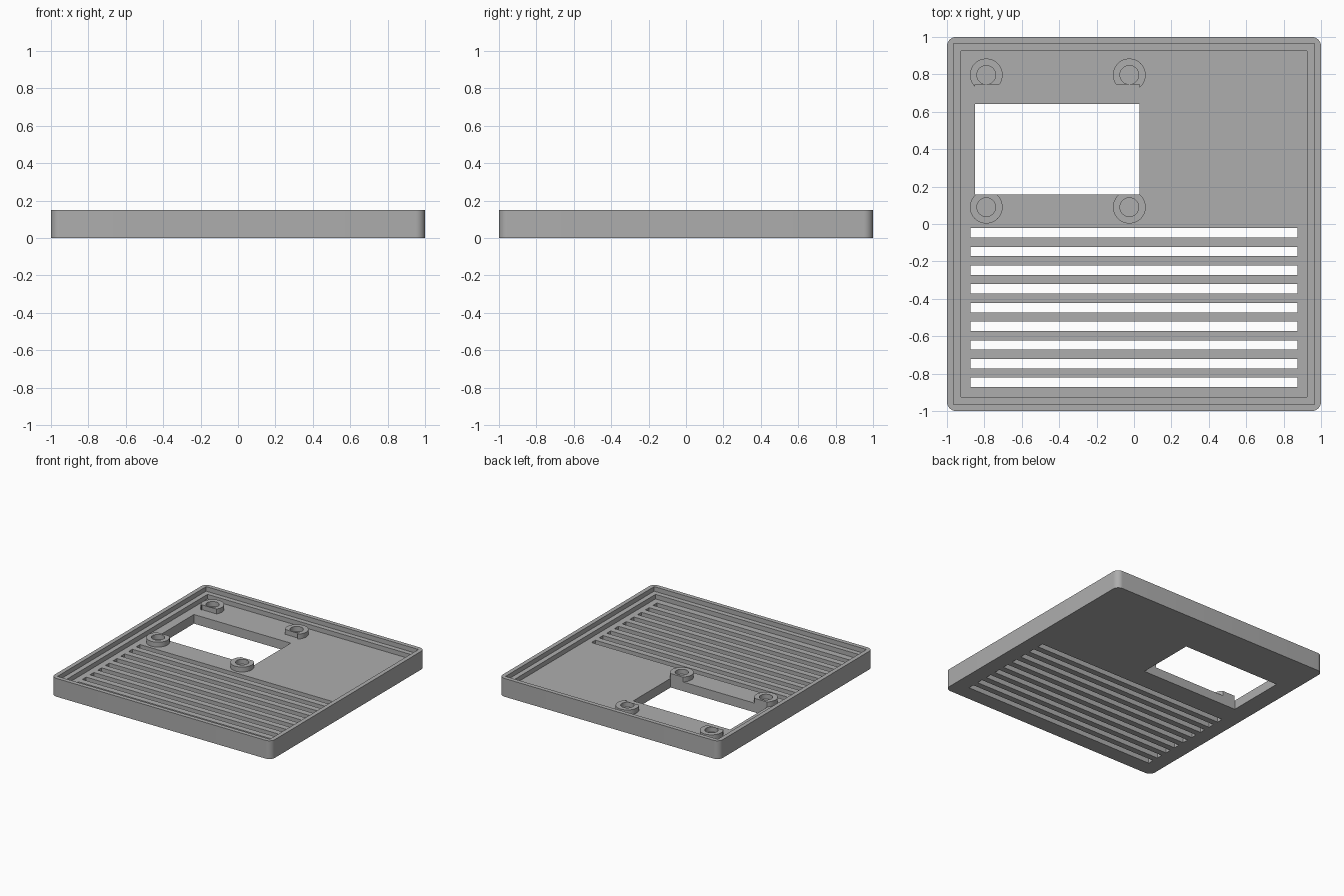
import bpy, bmesh, math

cube = bpy.data.objects.get("Cube")
if cube:
    bpy.data.objects.remove(cube, do_unlink=True)

# Main heights
FLOOR, LEDGE, BOSS, RIM = 0.075, 0.1125, 0.115, 0.15

grey = bpy.data.materials.new("grey_plastic")
grey.use_nodes = True
colour = (0.42, 0.42, 0.42, 1)
grey.diffuse_color = colour
grey.node_tree.nodes["Principled BSDF"].inputs["Base Color"].default_value = colour


def finish(name, bm):
    mesh = bpy.data.meshes.new(name)
    bmesh.ops.recalc_face_normals(bm, faces=bm.faces)
    bm.to_mesh(mesh)
    bm.free()
    mesh.materials.append(grey)
    obj = bpy.data.objects.new(name, mesh)
    bpy.context.collection.objects.link(obj)
    return obj


def box(name, x0, x1, y0, y1, z0, z1):
    bm = bmesh.new()
    bmesh.ops.create_cube(bm, size=1)
    for v in bm.verts:
        v.co.x = x1 if v.co.x > 0 else x0
        v.co.y = y1 if v.co.y > 0 else y0
        v.co.z = z1 if v.co.z > 0 else z0
    return finish(name, bm)


def cylinder(name, x, y, radius, z0, z1):
    bm = bmesh.new()
    bmesh.ops.create_cone(bm, cap_ends=True, segments=48, radius1=radius,
                          radius2=radius, depth=z1 - z0)
    bmesh.ops.translate(bm, verts=bm.verts, vec=(x, y, (z0 + z1) / 2))
    return finish(name, bm)


def apply_modifiers(obj):
    bpy.ops.object.select_all(action='DESELECT')
    bpy.context.view_layer.objects.active = obj
    obj.select_set(True)
    for mod in list(obj.modifiers):
        bpy.ops.object.modifier_apply(modifier=mod.name)


def cut(obj, cutter):
    mod = obj.modifiers.new("cut", 'BOOLEAN')
    mod.operation = 'DIFFERENCE'
    mod.solver = 'EXACT'
    mod.object = cutter
    apply_modifiers(obj)
    bpy.data.objects.remove(cutter, do_unlink=True)


# Tray with rounded upright corners
tray = box("tray", -1, 1, -1, 1, 0, RIM)
bm = bmesh.new()
bm.from_mesh(tray.data)
upright = [e for e in bm.edges if abs(e.verts[0].co.z - e.verts[1].co.z) > 0.1]
bmesh.ops.bevel(bm, geom=upright, offset=0.05, segments=10, profile=0.5,
                affect='EDGES')
bm.to_mesh(tray.data)
bm.free()

# Hollow interior and the stepped lip around it
for half, z in ((0.925, FLOOR), (0.965, LEDGE)):
    cut(tray, box("hollow", -half, half, -half, half, z, 1))

# Display window and vent slots
X0, X1, Y0 = -0.85, 0.03, 0.157
cut(tray, box("window", X0, X1, Y0, 0.642, -1, 1))
for i in range(9):
    y = -0.047 - 0.1 * i
    cut(tray, box("slot", -0.875, 0.875, y - 0.025, y + 0.025, -1, 1))

# Screw bosses, trimmed where the display sits
bosses = []
for side, x in (("right", -0.79), ("left", -0.025)):
    for end, y in (("front", 0.09), ("back", 0.797)):
        boss = cylinder(f"{end}_{side}_boss", x, y, 0.0875, FLOOR - 0.002, BOSS)
        cut(boss, cylinder("hole", x, y, 0.05, -1, 1))
        cut(boss, box("display", X0, X1, Y0, 0.746, -1, 1))
        bosses.append(boss)

for obj in [tray] + bosses:
    bpy.ops.object.select_all(action='DESELECT')
    bpy.context.view_layer.objects.active = obj
    obj.select_set(True)
    bpy.ops.object.shade_smooth_by_angle(angle=math.radians(30))
